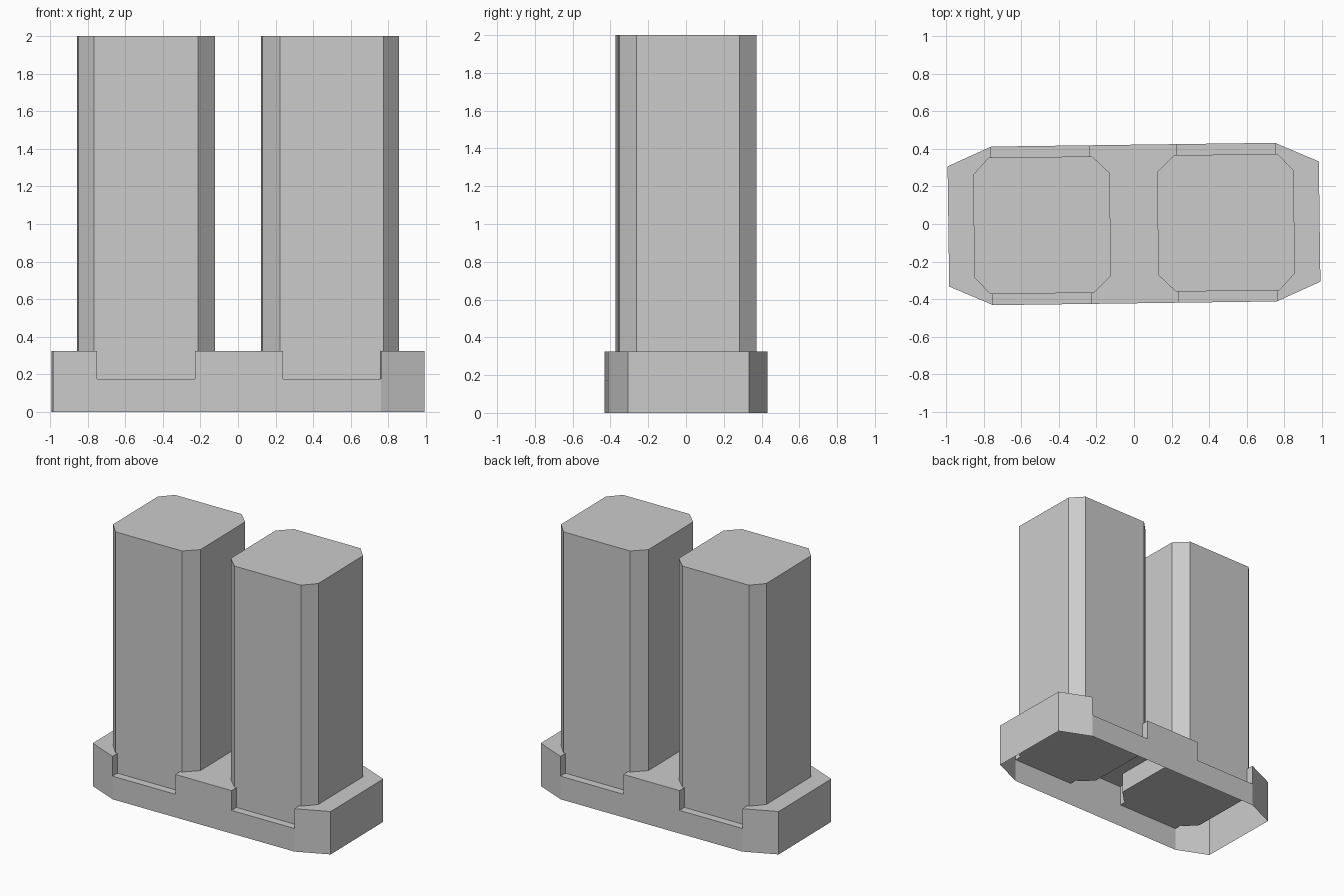
import bpy, bmesh, math

if "Cube" in bpy.data.objects:
    bpy.data.objects.remove(bpy.data.objects["Cube"])

TILT = math.radians(0.76)          # whole model is turned slightly about z
BASE_TOP, LEDGE, TOP = 0.325, 0.175, 2.0


def make_object(name, faces):
    """Build a welded mesh from a short list of polygons."""
    bm = bmesh.new()
    for pts in faces:
        bm.faces.new([bm.verts.new(p) for p in pts])
    bmesh.ops.remove_doubles(bm, verts=bm.verts[:], dist=0.0005)
    bmesh.ops.recalc_face_normals(bm, faces=bm.faces[:])
    bm.faces.ensure_lookup_table()
    bm.normal_update()
    if bm.faces[0].normal.x < 0:
        bmesh.ops.reverse_faces(bm, faces=bm.faces[:])
    mesh = bpy.data.meshes.new(name)
    bm.to_mesh(mesh)
    bm.free()
    obj = bpy.data.objects.new(name, mesh)
    bpy.context.collection.objects.link(obj)
    obj.rotation_euler.z = TILT
    return obj


def wall(a, b, z0, z1):
    return [(*a, z0), (*b, z0), (*b, z1), (*a, z1)]


def flat(pts, z):
    return [(x, y, z) for x, y in pts]


# Key plan positions, first quarter
end_mid, end, corner = (0.988, 0), (0.988, 0.32), (0.755, 0.422)
notch_out, notch_in = (0.755, 0.363), (0.234, 0.363)
edge_in, edge_mid = (0.234, 0.422), (0, 0.422)

# Open-bottomed base: one quarter, mirrored twice
quarter = [
    wall(end_mid, end, LEDGE, BASE_TOP),
    wall(end_mid, end, 0, LEDGE),
    wall(end, corner, LEDGE, BASE_TOP),
    wall(end, corner, 0, LEDGE),
    wall(corner, edge_in, 0, LEDGE),
    wall(edge_in, edge_mid, 0, LEDGE),
    wall(edge_in, edge_mid, LEDGE, BASE_TOP),
    # notch sides and floor
    wall(notch_in, edge_in, LEDGE, BASE_TOP),
    wall(notch_out, corner, LEDGE, BASE_TOP),
    flat([notch_in, notch_out, corner, edge_in], LEDGE),
    # top surface around the pillar
    flat([(0, 0), (0.126, 0), (0.126, 0.273), (0.218, 0.363),
          notch_in, edge_in, edge_mid], BASE_TOP),
    flat([end_mid, end, corner, notch_out, (0.77, 0.363),
          (0.853, 0.273), (0.853, 0)], BASE_TOP),
]
base = make_object("base", quarter)
mirror = base.modifiers.new("mirror", 'MIRROR')
mirror.use_axis = (True, True, False)
mirror.merge_threshold = 0.0005

# Two chamfered pillars standing in the base
half = [(0.853, 0.273), (0.77, 0.363), (0.218, 0.363), (0.126, 0.273)]
outline = half + [(x, -y) for x, y in reversed(half)]
for name, sign in (("right_pillar", 1), ("left_pillar", -1)):
    ring = [(sign * x, y) for x, y in outline]
    if sign < 0:
        # start on the side facing +x so the normal check holds
        ring = ring[3:] + ring[:3]
    else:
        ring = ring[-1:] + ring[:-1]
    sides = [wall(ring[i], ring[(i + 1) % 8], LEDGE, TOP) for i in range(8)]
    make_object(name, sides + [flat(ring, LEDGE), flat(ring, TOP)])
